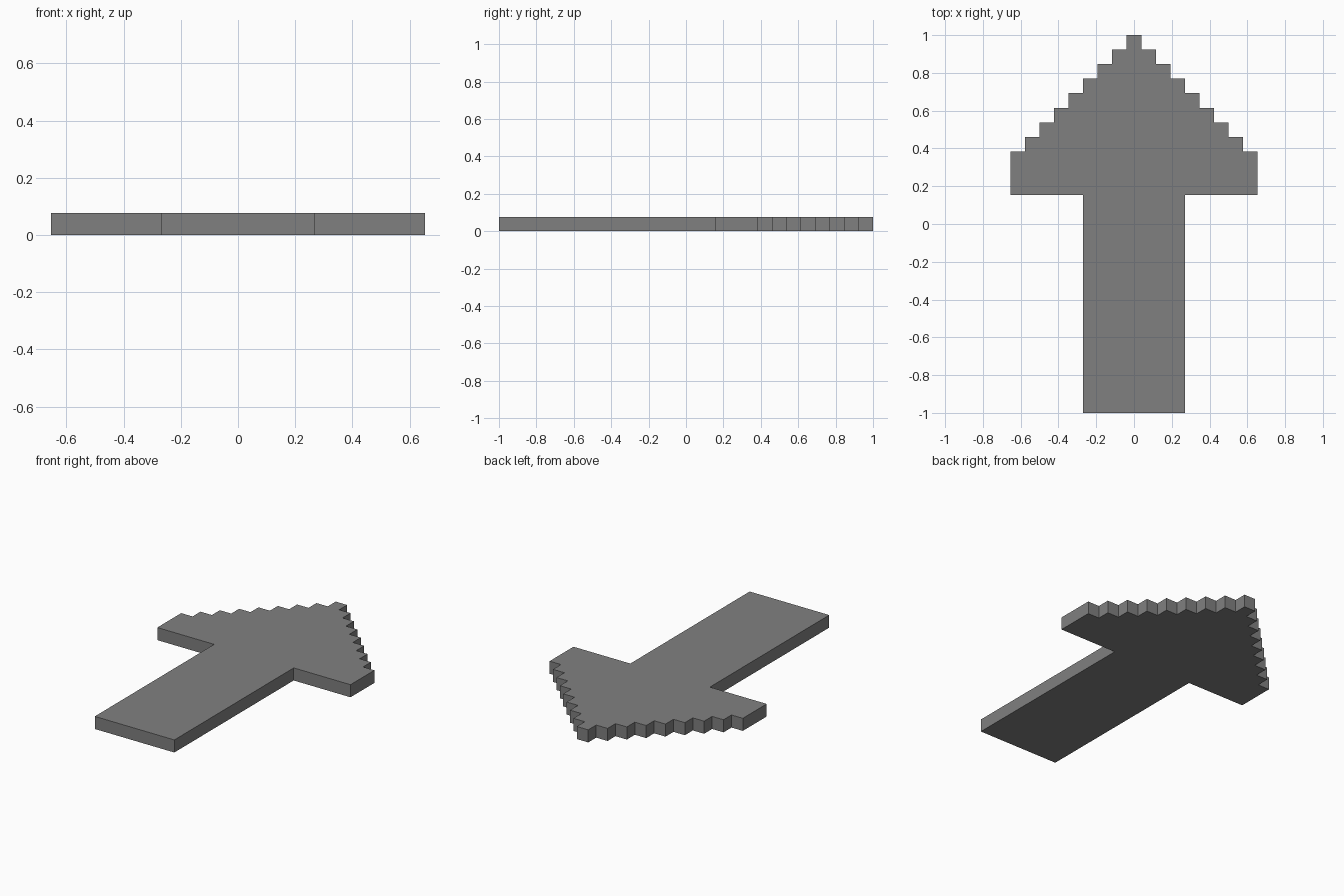
import bpy, bmesh

if "Cube" in bpy.data.objects:
    bpy.data.objects.remove(bpy.data.objects["Cube"])

U = 1 / 13  # one block

grey = bpy.data.materials.new("mid grey")
grey.diffuse_color = (0.216, 0.216, 0.216, 1)
grey.use_nodes = True
grey.node_tree.nodes["Principled BSDF"].inputs["Base Color"].default_value = grey.diffuse_color

# Right half of the outline in blocks: shaft, head underside, then stair steps to the tip
right = [(3.5, -13), (3.5, 2), (8.5, 2)]
for k in range(8, -1, -1):
    right.append((k + 0.5, 13 - k))
    if k:
        right.append((k - 0.5, 13 - k))
outline = right + [(-x, y) for x, y in reversed(right)]

# Flat arrow plate, one block thick
bm = bmesh.new()
base = bm.faces.new([bm.verts.new((x * U, y * U, 0)) for x, y in outline])
top = bmesh.ops.extrude_face_region(bm, geom=[base], use_keep_orig=True)
bmesh.ops.translate(bm, vec=(0, 0, U),
                    verts=[g for g in top["geom"] if isinstance(g, bmesh.types.BMVert)])
bmesh.ops.recalc_face_normals(bm, faces=bm.faces)
mesh = bpy.data.meshes.new("stepped_arrow")
bm.to_mesh(mesh)
bm.free()
mesh.materials.append(grey)
bpy.context.collection.objects.link(bpy.data.objects.new("stepped_arrow", mesh))
